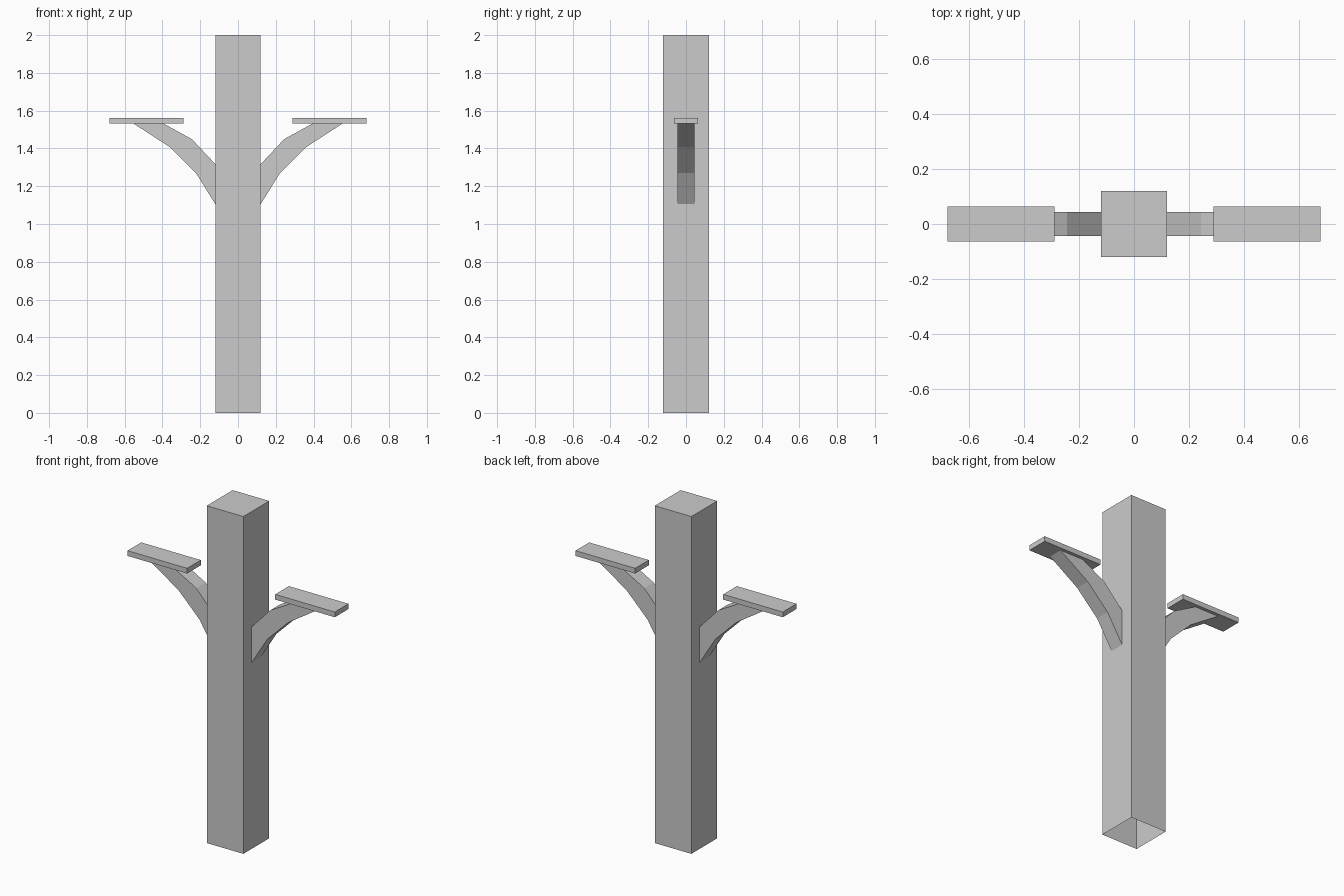
import bpy, bmesh

if "Cube" in bpy.data.objects:
    bpy.data.objects.remove(bpy.data.objects["Cube"])


def prism(name, profile, half, open_edges=(), mirror=False):
    """Extrude an x-z profile (counter-clockwise) along y, skipping the listed edges."""
    bm = bmesh.new()
    front = [bm.verts.new((x, -half, z)) for x, z in profile]
    back = [bm.verts.new((x, half, z)) for x, z in profile]
    bm.faces.new(front)
    bm.faces.new(back[::-1])
    n = len(profile)
    for i in range(n):
        if i not in open_edges:
            j = (i + 1) % n
            bm.faces.new((front[j], front[i], back[i], back[j]))
    mesh = bpy.data.meshes.new(name)
    bm.to_mesh(mesh)
    bm.free()
    ob = bpy.data.objects.new(name, mesh)
    bpy.context.collection.objects.link(ob)
    if mirror:
        ob.modifiers.new("mirror", 'MIRROR').use_axis[0] = True
    return ob


def rect(x0, x1, z0, z1):
    return [(x0, z0), (x1, z0), (x1, z1), (x0, z1)]


# Square post, open underneath
prism("post", rect(-0.12, 0.12, 0, 2), 0.121, open_edges=(0,))

# Curved brackets, open where they meet the plate and the post
bracket = [(0.12, 1.105), (0.222, 1.269), (0.361, 1.407), (0.552, 1.531),
           (0.393, 1.531), (0.244, 1.449), (0.12, 1.317)]
prism("bracket", bracket, 0.044, open_edges=(3, 6), mirror=True)

# Flat plates on top of the brackets
prism("plate", rect(0.289, 0.68, 1.531, 1.562), 0.064, mirror=True)
